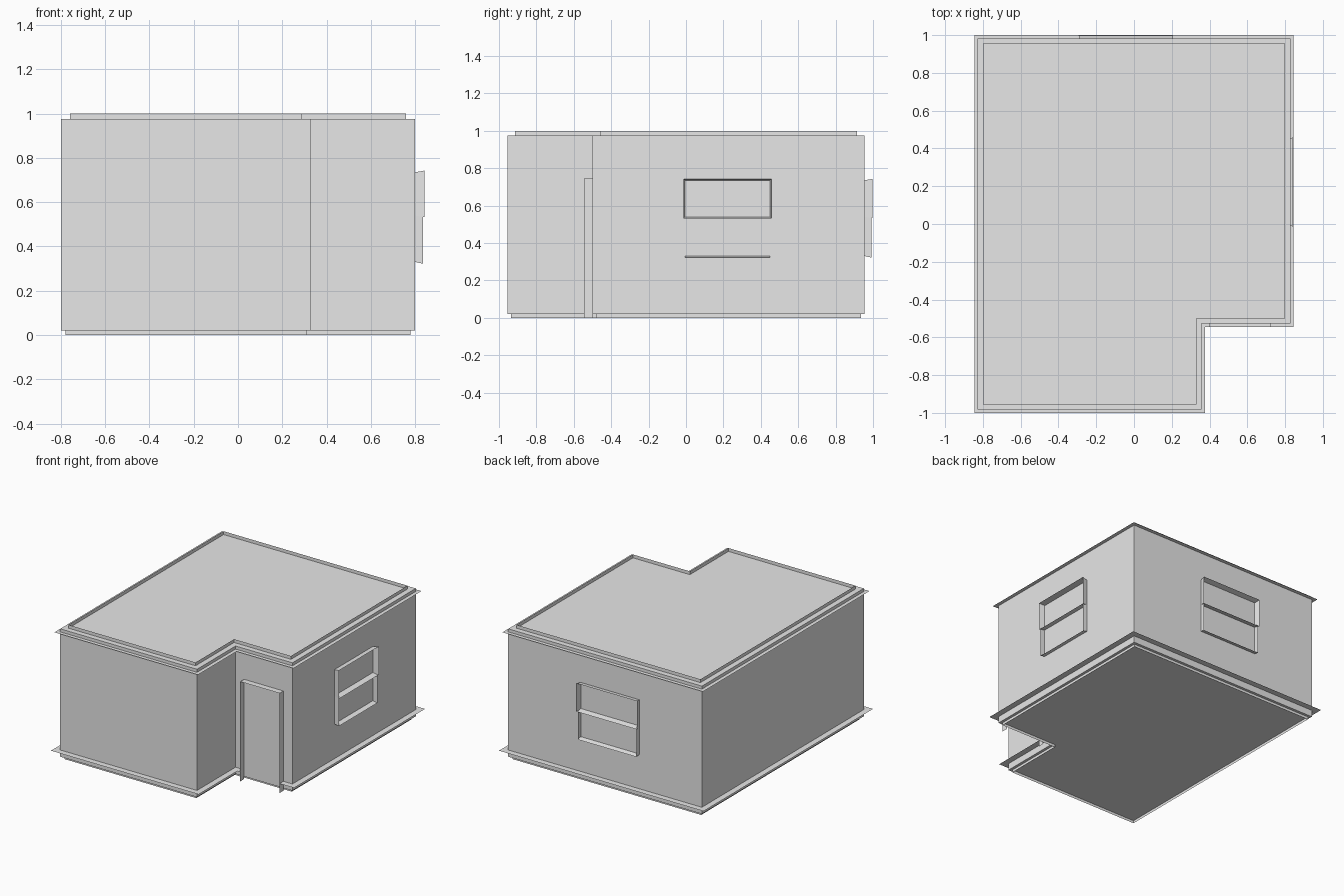
import bpy

old = bpy.data.objects.get("Cube")
if old:
    bpy.data.objects.remove(old, do_unlink=True)

paint = bpy.data.materials.new("pale_grey")
paint.use_nodes = True
paint.diffuse_color = (0.8, 0.8, 0.8, 1)
paint.node_tree.nodes["Principled BSDF"].inputs["Base Color"].default_value = (0.8, 0.8, 0.8, 1)


def make(name, verts, faces):
    mesh = bpy.data.meshes.new(name)
    mesh.from_pydata(verts, [], faces)
    mesh.materials.append(paint)
    obj = bpy.data.objects.new(name, mesh)
    bpy.context.collection.objects.link(obj)
    return obj


def strip(name, a, b, closed=True):
    """Quads joining two matching paths."""
    n = len(a)
    faces = [(i, (i + 1) % n, n + (i + 1) % n, n + i) for i in range(n if closed else n - 1)]
    return make(name, a + b, faces)


def plan(d, z):
    """L-shaped floor plan grown outward by d, at height z."""
    x0, x1, x2 = -0.8 - d, 0.33 + d, 0.8 + d
    y0, y1, y2 = -0.955 - d, -0.5 - d, 0.955 + d
    return [(x, y, z) for x, y in
            [(x0, y0), (x1, y0), (x1, y1), (x2, y1), (x2, y2), (x0, y2)]]


# Room body: walls, floor and roof
LOW, HIGH = 0.02, 0.975
n = 6
sides = [(i, (i + 1) % n, n + (i + 1) % n, n + i) for i in range(n)]
make("room_body", plan(0, LOW) + plan(0, HIGH),
     sides + [tuple(reversed(range(n))), tuple(range(n, 2 * n))])

# Thin upright rims above the roof and below the floor
strip("roof_rim", plan(-0.04, HIGH), plan(-0.04, 1.0))
strip("floor_rim", plan(-0.02, 0.0), plan(-0.02, LOW))

# Crown ledge all round
strip("crown_ledge", plan(0.028, 0.952), plan(0, 0.952))

# Base ledge, broken at the door
DOOR_L, DOOR_R, DOOR_TOP = 0.4, 0.725, 0.745


def broken(d):
    p = plan(d, 0.07)
    y = p[2][1]
    return [(DOOR_R, y, 0.07)] + p[3:] + p[:3] + [(DOOR_L, y, 0.07)]


strip("base_ledge", broken(0.045), broken(0), closed=False)

# Door casing standing out from the recessed wall
door = [(DOOR_L, 0), (DOOR_L, DOOR_TOP), (DOOR_R, DOOR_TOP), (DOOR_R, 0)]
strip("door_casing", [(x, -0.5, z) for x, z in door],
      [(x, -0.545, z) for x, z in door], closed=False)


# Sash windows: open casings with a middle rail
def window(name, place, u0, u1):
    bottom, rail, top = 0.33, 0.54, 0.735

    def upper(g, out):
        return [place(u, z, out) for u, z in
                [(u0 - g, rail - g), (u1 + g, rail - g), (u1 + g, top + g), (u0 - g, top + g)]]

    def lower(g, out):
        return [place(u, z, out) for u, z in
                [(u0, rail), (u0, bottom - g), (u1, bottom - g), (u1, rail)]]

    strip(name + "_upper_sash", upper(0, 0), upper(0.008, 0.043))
    strip(name + "_lower_sash", lower(0, 0), lower(0.008, 0.036), closed=False)


window("side_window", lambda u, z, out: (0.8 + out, u, z), -0.005, 0.45)
window("back_window", lambda u, z, out: (u, 0.955 + out, z), -0.285, 0.2)
